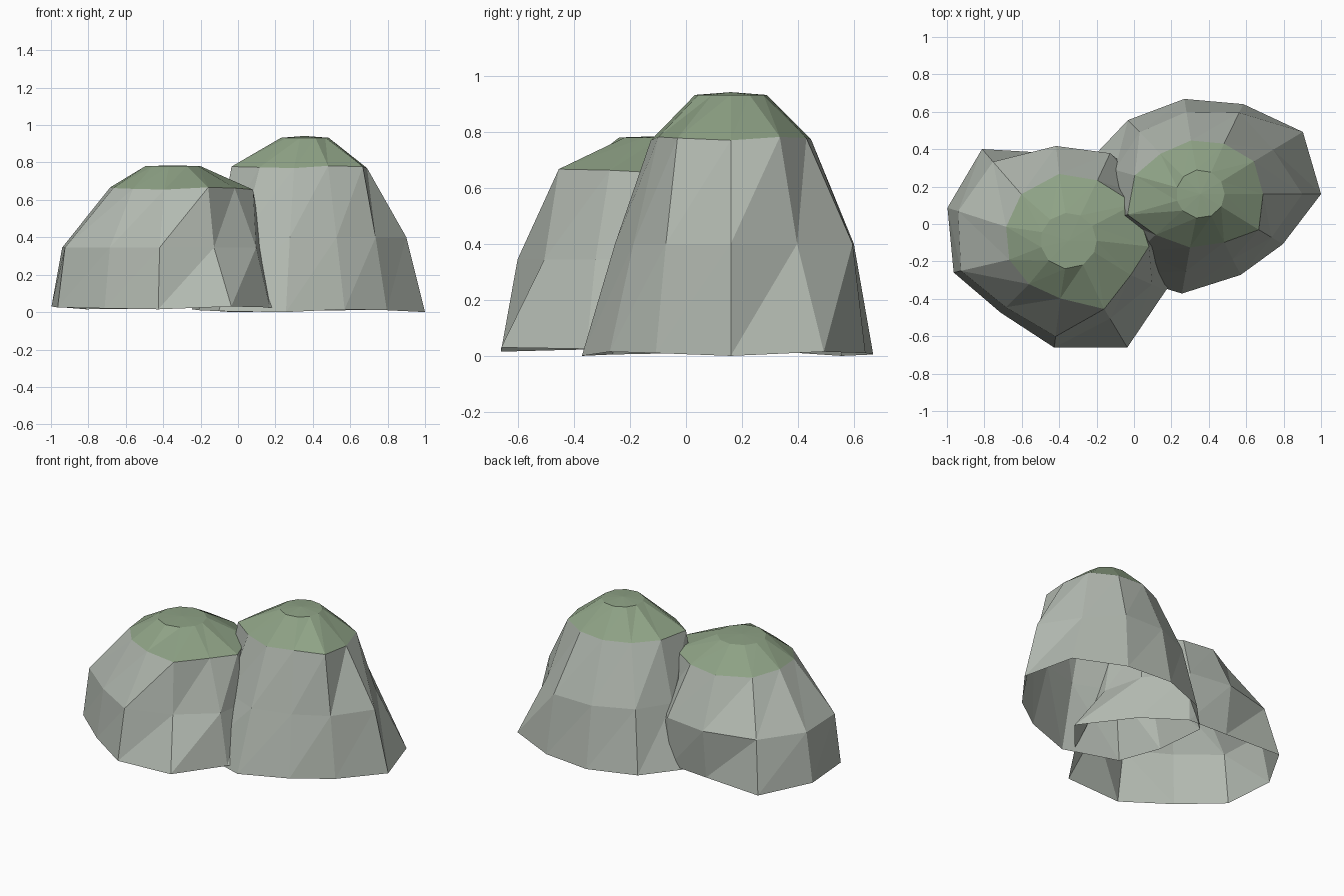
import bpy
from math import cos, sin, radians

if "Cube" in bpy.data.objects:
    bpy.data.objects.remove(bpy.data.objects["Cube"])


def colour(name, rgb):
    mat = bpy.data.materials.new(name)
    mat.diffuse_color = (*rgb, 1)
    mat.use_nodes = True
    mat.node_tree.nodes["Principled BSDF"].inputs["Base Color"].default_value = mat.diffuse_color
    return mat


stone = colour("stone", (0.45, 0.49, 0.44))
moss = colour("moss", (0.27, 0.36, 0.235))


def ring(centre, angles, radii, z, wobble=0.0):
    """Irregular horizontal ring of points, with a slight height variation."""
    return [(centre[0] + r * cos(radians(a)), centre[1] + r * sin(radians(a)),
             z + wobble * (i * 3 % 4) / 3)
            for i, (a, r) in enumerate(zip(angles, radii))]


def loft(name, rings, peak, material):
    """Faceted shell through the rings, closed by a fan at the peak, open below."""
    n = len(rings[0])
    verts = [p for r in rings for p in r] + [peak]
    faces = []
    for k in range(len(rings) - 1):
        for i in range(n):
            a, b = k * n + i, k * n + (i + 1) % n
            faces += [(a, b, b + n), (a, b + n, a + n)]
    last = (len(rings) - 1) * n
    faces += [(last + i, last + (i + 1) % n, len(verts) - 1) for i in range(n)]
    mesh = bpy.data.meshes.new(name)
    mesh.from_pydata(verts, [], faces)
    mesh.materials.append(material)
    obj = bpy.data.objects.new(name, mesh)
    bpy.context.collection.objects.link(obj)


def boulder(name, centre, angles, base, mid, shoulder, heights, crown, crown_r):
    """Stone shell plus a moss cap lying just over its top."""
    z0, z1, z2, z3, z4 = heights
    foot = ring(centre, angles, base, z0, 0.015)
    belly = ring(centre, angles, mid, z1)
    edge = ring(centre, angles, shoulder, z2, 0.012)
    top = ring(crown, angles, [crown_r] * len(angles), z3)
    low_top = [(x, y, z - 0.012) for x, y, z in top]
    loft(name + "_stone", [foot, belly, edge, low_top], (*crown, z4 - 0.015), stone)
    loft(name + "_moss_cap", [edge, top], (*crown, z4), moss)


# Tall boulder, right and back
boulder("tall", (0.35, 0.16), [0, 31, 64, 99, 134, 164, 196, 223, 260, 297, 329],
        [.65, .645, .535, .515, .55, .62, .58, .62, .54, .485, .52],
        [.55, .46, .484, .445, .46, .47, .47, .45, .42, .39, .45],
        [.34, .34, .30, .29, .30, .36, .40, .32, .29, .29, .37],
        (0.0, 0.40, 0.77, 0.932, 0.942), (0.355, 0.16), 0.13)

# Low boulder, left and front; its foot runs on inside the tall one
boulder("low", (-0.36, -0.12), [0, 32, 65, 96, 131, 162, 193, 225, 263, 301, 336],
        [.73, .56, .53, .50, .69, .67, .62, .50, .545, .63, .58],
        [.49, .50, .55, .54, .60, .61, .58, .46, .485, .45, .50],
        [.44, .43, .39, .39, .37, .34, .315, .285, .28, .39, .375],
        (0.015, 0.345, 0.655, 0.78, 0.785), (-0.35, -0.09), 0.15)
